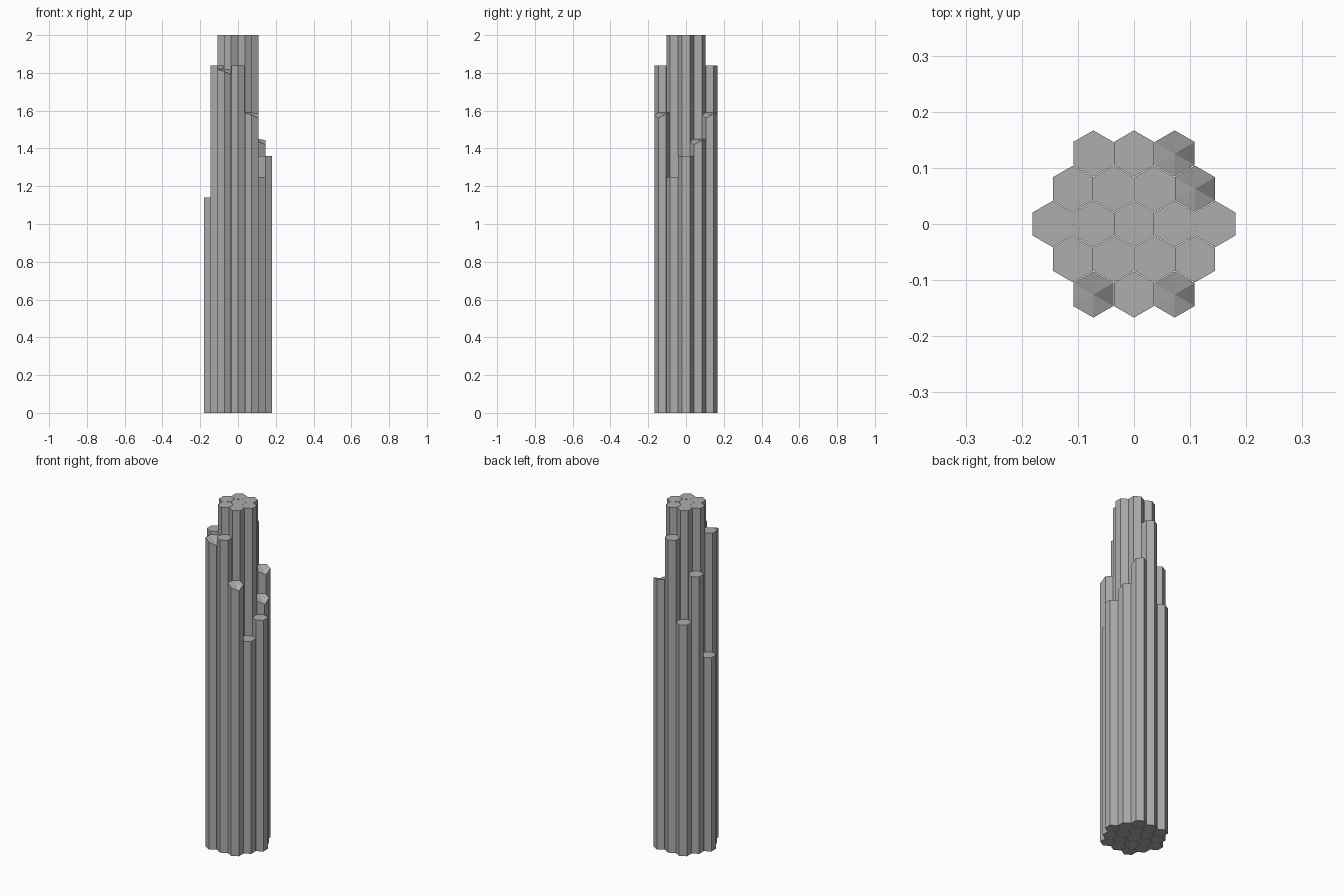
import bpy, bmesh, math

cube = bpy.data.objects.get("Cube")
if cube:
    bpy.data.objects.remove(cube, do_unlink=True)

PITCH = 0.0725
ROW = PITCH * math.sqrt(3) / 2
RADIUS = 0.0412

stone = bpy.data.materials.new("grey stone")
stone.use_nodes = True
colour = (0.42, 0.42, 0.43, 1)
stone.diffuse_color = colour
stone.node_tree.nodes["Principled BSDF"].inputs["Base Color"].default_value = colour

# Column heights by row, front to back; the inner cluster is tallest
ROWS = {
    -2: (1.82, 1.84, 1.59),
    -1: (1.84, 2, 2, 1.25),
    0: (1.14, 2, 2, 2, 1.36),
    1: (1.63, 2, 2, 1.45),
    2: (1.36, 1.84, 1.59),
}
# Row and place in row of the columns with a broken top
CHIPPED = {(-2, 0), (-2, 2), (1, 3), (2, 2)}
# Drop of each rim corner on a broken top, lowest at the front left
CHIP = {-30: 0.03, 30: 0.006, 90: 0, 150: 0, 210: 0, 270: 0.012}


def column(name, x, y, height, chipped):
    """Hexagonal prism with a flat or broken top."""
    bm = bmesh.new()
    bottom, top = [], []
    for angle, drop in CHIP.items():
        a = math.radians(angle)
        px, py = RADIUS * math.cos(a), RADIUS * math.sin(a)
        bottom.append(bm.verts.new((px, py, 0)))
        top.append(bm.verts.new((px, py, height - (drop if chipped else 0))))
    bm.faces.new(bottom[::-1])
    centre = bm.verts.new((0, 0, height - 0.01)) if chipped else None
    for i in range(6):
        j = (i + 1) % 6
        bm.faces.new((bottom[i], bottom[j], top[j], top[i]))
        if chipped:
            bm.faces.new((top[i], top[j], centre))
    if not chipped:
        bm.faces.new(top)
    mesh = bpy.data.meshes.new(name)
    bm.to_mesh(mesh)
    bm.free()
    mesh.materials.append(stone)
    obj = bpy.data.objects.new(name, mesh)
    obj.location = (x, y, 0)
    bpy.context.collection.objects.link(obj)


# Honeycomb of columns
for row, heights in ROWS.items():
    for i, height in enumerate(heights):
        x = (i - (len(heights) - 1) / 2) * PITCH
        kind = "inner_column" if height == 2 else "outer_column"
        column(f"{kind}_row{row + 3}_{i + 1}", x, row * ROW, height, (row, i) in CHIPPED)
